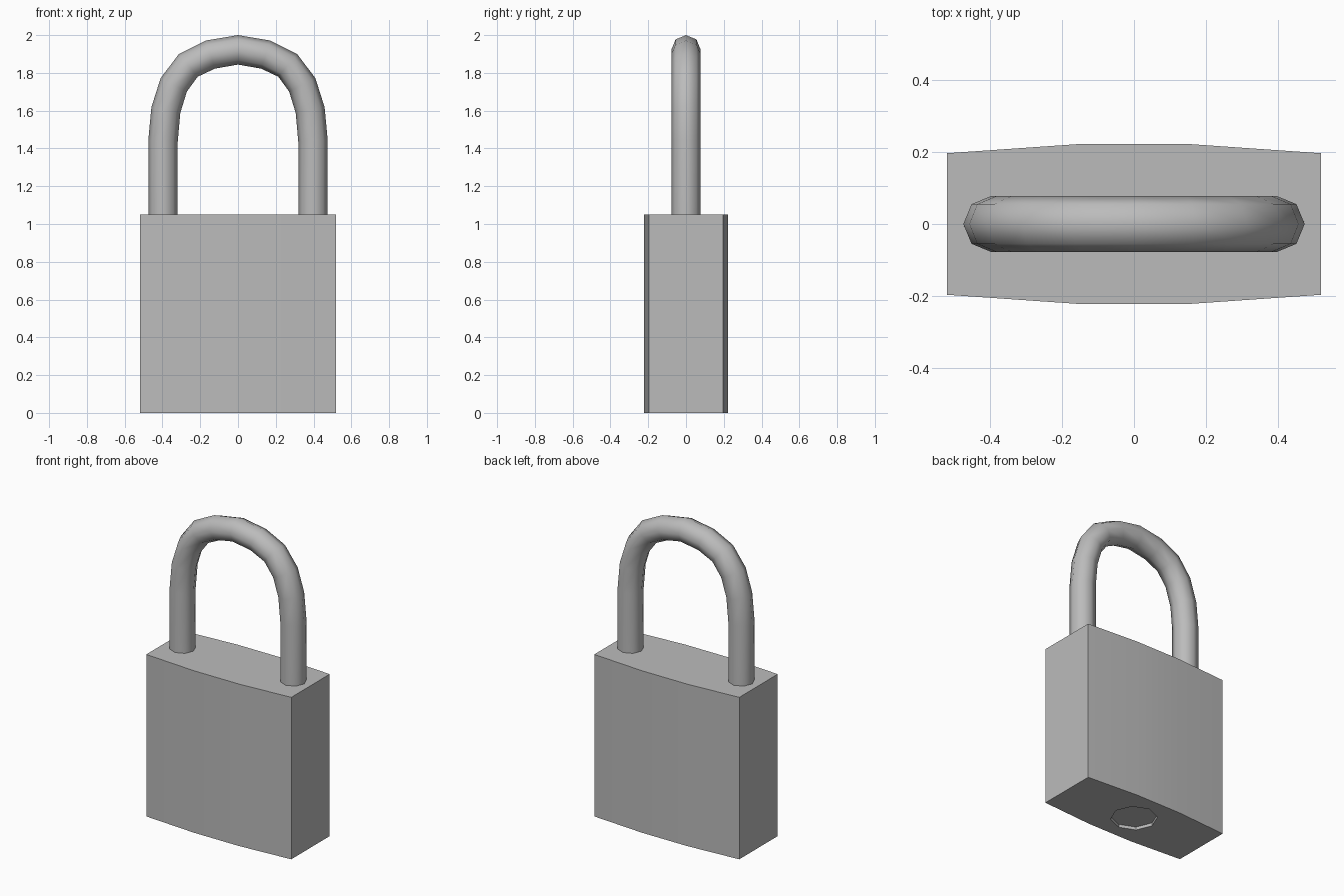
import bpy, bmesh
from math import pi, cos, sin, radians
from mathutils import Vector

cube = bpy.data.objects.get("Cube")
if cube:
    bpy.data.objects.remove(cube, do_unlink=True)

# One plain metal colour
GREY = (0.5, 0.5, 0.5, 1)
metal = bpy.data.materials.new("grey metal")
metal.use_nodes = True
metal.diffuse_color = GREY
metal.node_tree.nodes["Principled BSDF"].inputs["Base Color"].default_value = GREY


def loft(name, rings, angle):
    """Skin a list of equally sized point rings and cap both ends."""
    bm = bmesh.new()
    loops = [[bm.verts.new(p) for p in ring] for ring in rings]
    n = len(loops[0])
    for a, b in zip(loops, loops[1:]):
        for i in range(n):
            j = (i + 1) % n
            bm.faces.new((a[i], a[j], b[j], b[i]))
    bm.faces.new(loops[0][::-1])
    bm.faces.new(loops[-1])
    bmesh.ops.recalc_face_normals(bm, faces=bm.faces)
    mesh = bpy.data.meshes.new(name)
    bm.to_mesh(mesh)
    bm.free()
    mesh.materials.append(metal)
    obj = bpy.data.objects.new(name, mesh)
    bpy.context.collection.objects.link(obj)
    bpy.ops.object.select_all(action="DESELECT")
    obj.select_set(True)
    bpy.context.view_layer.objects.active = obj
    bpy.ops.object.shade_smooth_by_angle(angle=radians(angle))
    return obj


def octagon(r):
    return [(r * cos(i * pi / 4), r * sin(i * pi / 4)) for i in range(8)]


# Body: bowed block with a shallow octagonal keyway recess underneath
half = [(0.52, 0.197), (0.16, 0.222), (-0.16, 0.222), (-0.52, 0.197)]
outline = half + [(-x, -y) for x, y in half]
plug = octagon(0.14)
levels = [(plug, 0.02), (plug, 0), (outline, 0), (outline, 1.05)]
loft("lock_body", [[(x, y, z) for x, y in shape] for shape, z in levels], 30)

# Shackle: eight-sided tube swept along a mirrored arch
side = [(0.397, 0.95), (0.397, 1.44), (0.382, 1.603), (0.34, 1.737),
        (0.263, 1.84), (0.146, 1.897)]
path = side + [(0, 1.922)] + [(-x, z) for x, z in reversed(side)]
path = [Vector((x, 0, z)) for x, z in path]
depth = Vector((0, 1, 0))
rings = []
for i, p in enumerate(path):
    before = (p - path[max(i - 1, 0)]).normalized()
    after = (path[min(i + 1, len(path) - 1)] - p).normalized()
    out = depth.cross(before + after).normalized()
    rings.append([p + out * u + depth * v for u, v in octagon(0.078)])
loft("shackle", rings, 60)
